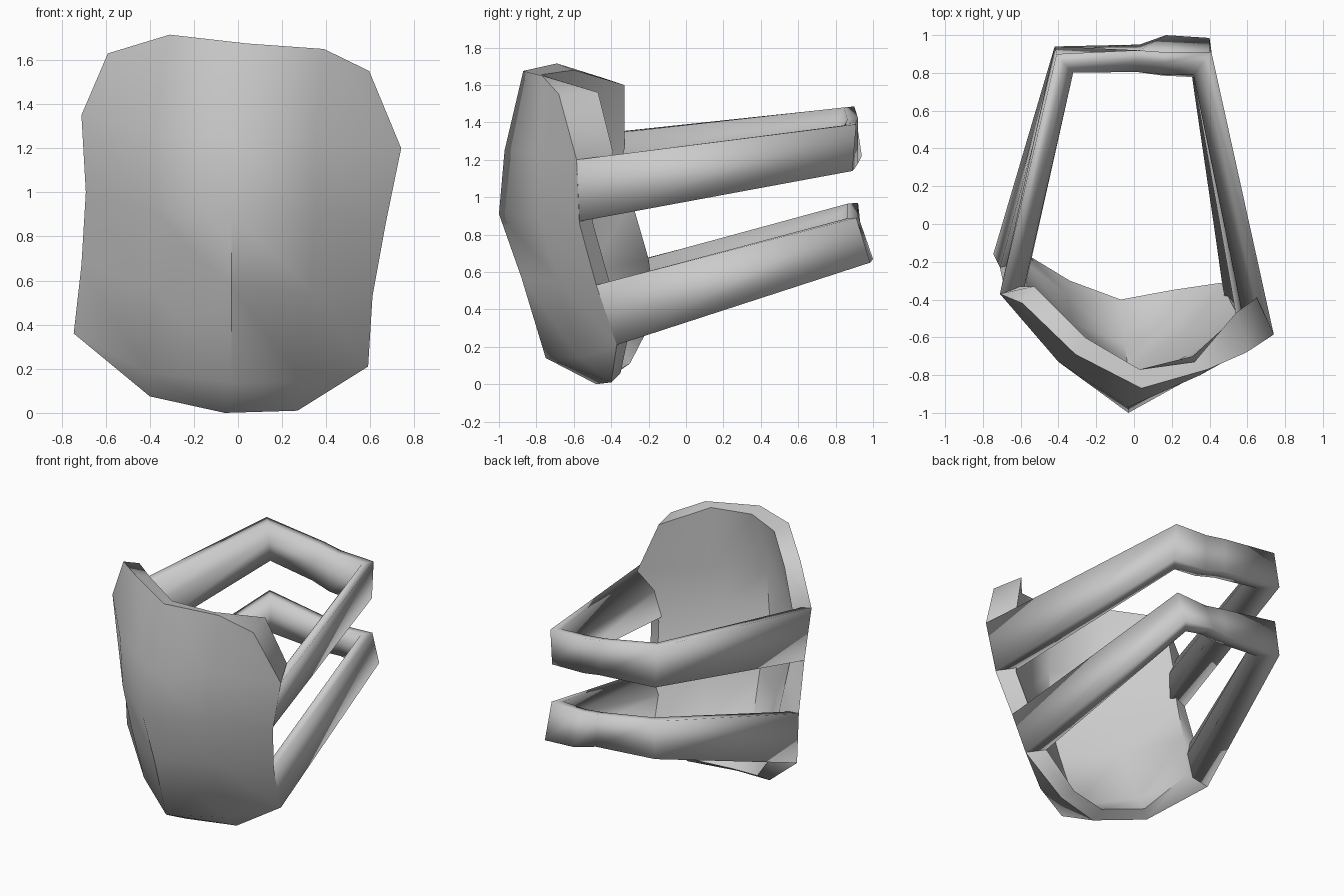
import bpy
import bmesh
from mathutils import Vector

cube = bpy.data.objects.get("Cube")
if cube:
    bpy.data.objects.remove(cube, do_unlink=True)

# One plain light grey for the whole piece
grey = bpy.data.materials.new("light_grey")
grey.use_nodes = True
grey.diffuse_color = (0.6, 0.6, 0.6, 1)
grey.node_tree.nodes["Principled BSDF"].inputs["Base Color"].default_value = grey.diffuse_color


def make_object(name, bm, smooth_angle):
    bmesh.ops.recalc_face_normals(bm, faces=bm.faces[:])
    mesh = bpy.data.meshes.new(name)
    bm.to_mesh(mesh)
    bm.free()
    obj = bpy.data.objects.new(name, mesh)
    bpy.context.collection.objects.link(obj)
    mesh.materials.append(grey)
    bpy.ops.object.select_all(action='DESELECT')
    obj.select_set(True)
    bpy.context.view_layer.objects.active = obj
    bpy.ops.object.shade_smooth_by_angle(angle=smooth_angle)


def border(grid):
    """Closed loop of vertices around a grid."""
    return (grid[0] + [row[-1] for row in grid[1:]]
            + grid[-1][-2::-1] + [row[0] for row in grid[-2:0:-1]])


def add_plate(name, outer_rows, inner_rows):
    """Curved shell: outer sheet, inner sheet and a rim between them."""
    bm = bmesh.new()
    sheets = [[[bm.verts.new(p) for p in row] for row in rows]
              for rows in (outer_rows, inner_rows)]
    for grid in sheets:
        for upper, lower in zip(grid, grid[1:]):
            for c in range(len(upper) - 1):
                bm.faces.new((upper[c], lower[c], lower[c + 1], upper[c + 1]))
    a, b = map(border, sheets)
    for k in range(len(a)):
        bm.faces.new((a[k - 1], a[k], b[k], b[k - 1]))
    bmesh.ops.remove_doubles(bm, verts=bm.verts[:], dist=0.001)
    make_object(name, bm, smooth_angle=1.1)


def add_strap(name, stations, thickness):
    """Band through (low, high) outer edge pairs, sloping inward below a thin top."""
    pairs = [(Vector(low), Vector(high)) for low, high in stations]
    middles = [(low + high) / 2 for low, high in pairs]
    # (height fraction, depth fraction) around the section
    section = [(0, 0), (1, 0), (.98, .5), (.6, 1), (.04, 1)]
    bm = bmesh.new()
    rings = []
    for i, (low, high) in enumerate(pairs):
        # Mitred inward direction, flat on the ground plane
        normals = []
        for a, b in ((i - 1, i), (i, i + 1)):
            if a >= 0 and b < len(pairs):
                d = middles[b] - middles[a]
                normals.append(Vector((-d.y, d.x, 0)).normalized())
        inward = sum(normals, Vector()).normalized()
        inward *= thickness / max(inward.dot(normals[0]), 0.5)
        rings.append([bm.verts.new(low.lerp(high, h) + inward * d) for h, d in section])
    for a, b in zip(rings, rings[1:]):
        for k in range(len(a)):
            bm.faces.new((a[k - 1], a[k], b[k], b[k - 1]))
    bm.faces.new(rings[0])
    bm.faces.new(rings[-1])
    make_object(name, bm, smooth_angle=2)


# Front plate: rows from top to bottom, each from its right edge to its left edge
bottom_right = (-.745, -.16, .36)
bottom_left = (.59, -.37, .21)
outer_rows = [
    [(-.59, -.42, 1.63), (-.31, -.69, 1.715), (.04, -.87, 1.675), (.39, -.77, 1.65), (.595, -.68, 1.55)],
    [(-.71, -.37, 1.35), (-.4, -.73, 1.27), (-.03, -.97, 1.25), (.35, -.8, 1.24), (.74, -.585, 1.2)],
    [(-.69, -.32, 1), (-.4, -.7, .92), (-.03, -1, .91), (.35, -.79, .9), (.67, -.57, .86)],
    [(-.71, -.23, .67), (-.4, -.6, .58), (-.03, -.88, .57), (.33, -.68, .55), (.61, -.48, .53)],
    [bottom_right, (-.41, -.45, .18), (-.03, -.75, .14), (.3, -.57, .14), bottom_left],
    [bottom_right, (-.4, -.35, .075), (-.06, -.48, 0), (.27, -.4, .01), bottom_left],
]
inner_right = (-.57, -.16, .38)
inner_left = (.47, -.31, .25)
inner_rows = [
    [(-.53, -.33, 1.6), (-.26, -.6, 1.68), (.03, -.77, 1.655), (.32, -.73, 1.64), (.54, -.47, 1.56)],
    [(-.6, -.33, 1.27), (-.33, -.64, 1.25), (-.02, -.86, 1.25), (.31, -.7, 1.24), (.65, -.39, 1.24)],
    [(-.6, -.29, .98), (-.33, -.62, .92), (-.03, -.88, .91), (.29, -.69, .9), (.56, -.5, .87)],
    [(-.58, -.2, .67), (-.33, -.52, .6), (-.03, -.77, .58), (.27, -.58, .57), (.51, -.41, .55)],
    [inner_right, (-.35, -.38, .22), (-.05, -.64, .18), (.24, -.48, .18), inner_left],
    [inner_right, (-.34, -.3, .11), (-.07, -.4, .05), (.2, -.35, .06), inner_left],
]
add_plate("front_plate", outer_rows, inner_rows)

# Upper strap, from the left edge of the plate around the back to the right edge
add_strap("upper_strap", [
    [(.67, -.57, .87), (.74, -.585, 1.2)],
    [(.41, .89, 1.14), (.41, .91, 1.39)],
    [(.16, .9, 1.15), (.16, .91, 1.4)],
    [(.02, .92, 1.18), (.02, .92, 1.42)],
    [(-.42, .94, 1.22), (-.41, .9, 1.485)],
    [(-.69, -.32, 1), (-.71, -.37, 1.35)],
], thickness=0.115)

# Lower strap, bulging at the back where it overlaps
add_strap("lower_strap", [
    [bottom_left, (.61, -.48, .53)],
    [(.4, .985, .65), (.4, .91, .89)],
    [(.17, 1, .67), (.17, .91, .88)],
    [(.03, .95, .69), (.03, .92, .9)],
    [(-.42, .94, .72), (-.4, .92, .97)],
    [bottom_right, (-.71, -.23, .67)],
], thickness=0.115)
